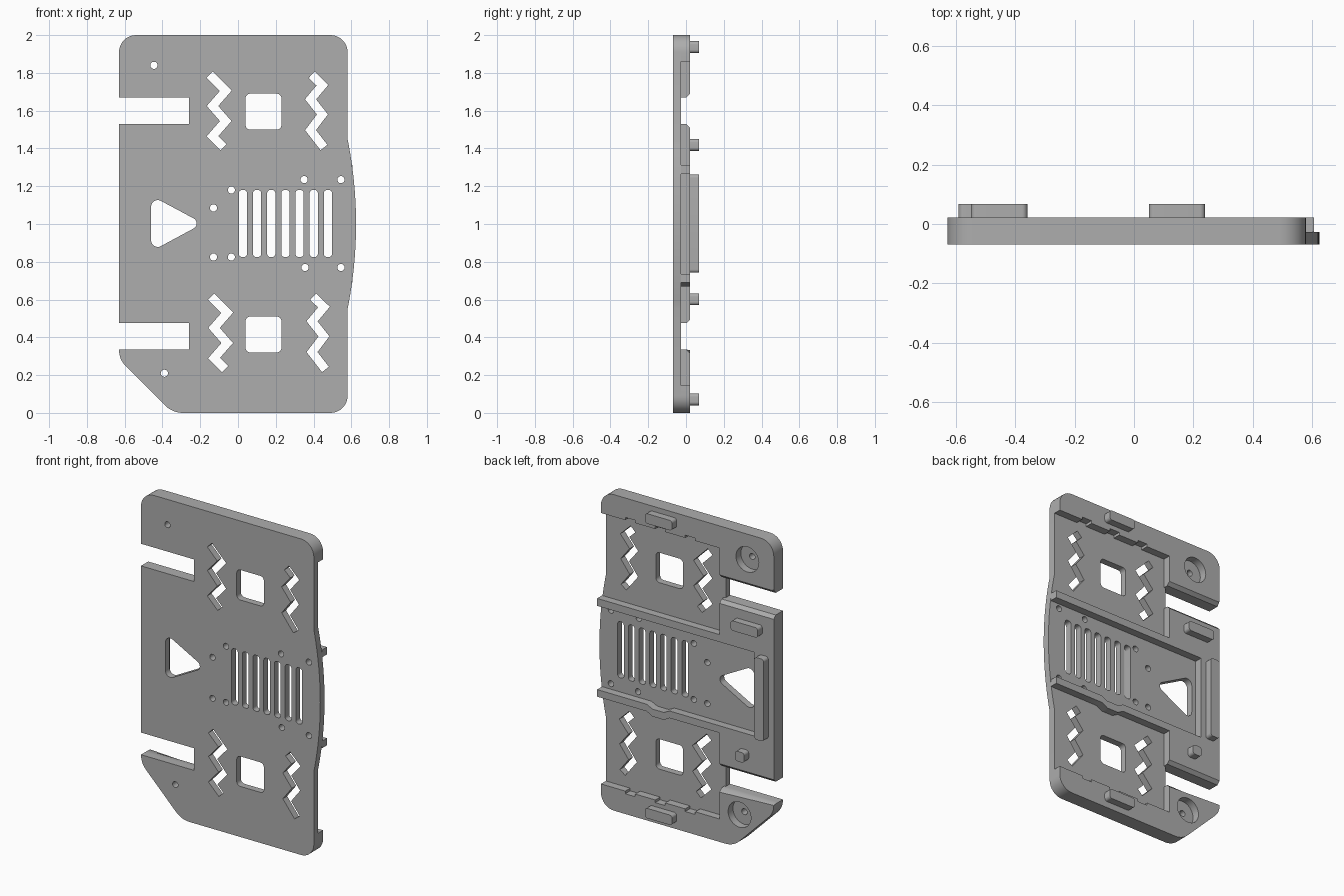
import bpy, bmesh, math
from mathutils import Vector, Matrix

cube = bpy.data.objects.get("Cube")
if cube:
    bpy.data.objects.remove(cube)

FRONT, FLOOR, BACK, PEG = -0.07, -0.027, 0.022, 0.068

grey = bpy.data.materials.new("matte_grey")
grey.use_nodes = True
grey.diffuse_color = (0.42, 0.42, 0.42, 1)
grey.node_tree.nodes["Principled BSDF"].inputs["Base Color"].default_value = (0.42, 0.42, 0.42, 1)


def rounded(corners, steps=8):
    """Outline with an optional radius as third value of each corner."""
    out = []
    for i, c in enumerate(corners):
        p = Vector(c[:2])
        if len(c) < 3:
            out.append(p)
            continue
        a = (Vector(corners[i - 1][:2]) - p).normalized()
        b = (Vector(corners[(i + 1) % len(corners)][:2]) - p).normalized()
        half = a.angle(b) / 2
        centre = p + (a + b).normalized() * c[2] / math.sin(half)
        start = p + a * c[2] / math.tan(half) - centre
        end = p + b * c[2] / math.tan(half) - centre
        sweep = start.angle_signed(end)
        for k in range(steps + 1):
            out.append(centre + Matrix.Rotation(-sweep * k / steps, 2) @ start)
    return out


def box(x0, x1, z0, z1, r):
    return rounded([(x0, z0, r), (x1, z0, r), (x1, z1, r), (x0, z1, r)])


def circle(x, z, r, n=24):
    return [Vector((x + r * math.cos(math.tau * k / n), z + r * math.sin(math.tau * k / n))) for k in range(n)]


def stroke(path, width):
    """Mitred outline around an open path."""
    pts = [Vector(p) for p in path]
    left, right = [], []
    for i, p in enumerate(pts):
        d0 = (p - pts[i - 1]).normalized() if i else None
        d1 = (pts[i + 1] - p).normalized() if i < len(pts) - 1 else None
        d0, d1 = d0 or d1, d1 or d0
        n0, n1 = Vector((-d0.y, d0.x)), Vector((-d1.y, d1.x))
        m = (n0 + n1).normalized()
        off = m * (width / 2 / m.dot(n0))
        left.append(p + off)
        right.append(p - off)
    return left + right[::-1]


def slab(name, loops, y0, y1, chamfer_z=()):
    """Extrude an outline with holes from y0 to y1; chamfer back edges at given heights."""
    cu = bpy.data.curves.new(name, 'CURVE')
    cu.dimensions, cu.fill_mode, cu.extrude = '2D', 'BOTH', (y1 - y0) / 2
    for loop in loops:
        s = cu.splines.new('POLY')
        s.points.add(len(loop) - 1)
        s.use_cyclic_u = True
        for pt, v in zip(s.points, loop):
            pt.co = (v[0], v[1], 0, 1)
    ob = bpy.data.objects.new(name, cu)
    bpy.context.collection.objects.link(ob)
    bpy.ops.object.select_all(action='DESELECT')
    ob.select_set(True)
    bpy.context.view_layer.objects.active = ob
    bpy.ops.object.convert(target='MESH')
    me = ob.data
    me.transform(Matrix.Translation((0, (y0 + y1) / 2, 0)) @ Matrix.Rotation(math.pi / 2, 4, 'X'))
    bm = bmesh.new()
    bm.from_mesh(me)
    bmesh.ops.remove_doubles(bm, verts=bm.verts, dist=0.0002)
    bmesh.ops.recalc_face_normals(bm, faces=bm.faces)
    bmesh.ops.dissolve_limit(bm, angle_limit=0.01, verts=bm.verts, edges=bm.edges)
    edges = [e for e in bm.edges if any(all(abs(v.co.z - z) < 0.001 and abs(v.co.y - y1) < 0.001
                                            for v in e.verts) for z in chamfer_z)]
    if edges:
        bmesh.ops.bevel(bm, geom=edges, offset=0.02, segments=1, affect='EDGES')
    bm.to_mesh(me)
    bm.free()
    me.materials.clear()
    me.materials.append(grey)
    bpy.ops.object.shade_smooth_by_angle(angle=math.radians(30))
    return ob


# Shared outline pieces
L, R, SLOT = -0.63, 0.58, -0.26
top_corners = [(L, 2, 0.09), (R, 2, 0.09)]
low_corners = [(R, 0, 0.09), (-0.347, 0, 0.135), (L, 0.283, 0.12)]
slots = [0.335, 0.475, 1.53, 1.67]
radius = (0.45 ** 2 + 0.045 ** 2) / 0.09
bulge = []
for k in range(25):
    z = 1.45 - 0.9 * k / 24
    bulge.append((0.625 - radius + math.sqrt(radius ** 2 - (z - 1) ** 2), z))

# Thin base plate with all through openings
plate = top_corners + bulge + low_corners
for z0, z1 in (slots[:2], slots[2:]):
    plate += [(L, z0), (SLOT, z0), (SLOT, z1), (L, z1)]
openings = [box(0.04, 0.23, z, z + 0.19, 0.025) for z in (0.32, 1.5)]
openings += [box(0.004 + 0.075 * i, 0.048 + 0.075 * i, 0.825, 1.18, 0.018) for i in range(7)]
openings.append(rounded([(-0.46, 1.15, 0.035), (-0.185, 1.003, 0.03), (-0.46, 0.855, 0.035)]))
for x, z in [(-0.035, 1.18), (-0.13, 1.085), (-0.13, 0.825), (-0.035, 0.825),
             (0.35, 1.235), (0.545, 1.235), (0.355, 0.77), (0.545, 0.77)]:
    openings.append(circle(x, z, 0.019))
screws = [(-0.445, 1.84), (-0.39, 0.21)]
openings += [circle(x, z, 0.019) for x, z in screws]
zig_a = [(-0.15, 1.79), (-0.065, 1.705), (-0.135, 1.625), (-0.065, 1.545), (-0.135, 1.465), (-0.077, 1.407)]
zig_b = [(0.39, 1.79), (0.447, 1.735), (0.384, 1.66), (0.447, 1.58), (0.384, 1.497), (0.455, 1.405)]
for path in (zig_a, zig_b):
    for dx, dz in ((0, 0), (0.008, -1.175)):
        openings.append(stroke([(x + dx, z + dz) for x, z in path], 0.046))
slab("base_plate", [rounded(plate)] + openings, FRONT, FLOOR)


# Raised end blocks with a stepped inner edge and a round screw pocket
def steps_edge(z_low, z_high):
    xs = [R, 0.41, 0.34, 0.2, 0.13, -0.01, -0.08, -0.25]
    edge = []
    for i in range(len(xs) - 1):
        z = z_high if i % 2 else z_low
        edge += [(xs[i], z), (xs[i + 1], z)]
    return edge


top_block = top_corners + steps_edge(1.86, 1.877) + [(-0.25, slots[3]), (L, slots[3])]
slab("top_block", [rounded(top_block), circle(*screws[0], 0.08, 32)], FLOOR, BACK, slots)
low_block = low_corners + [(L, slots[0]), (-0.25, slots[0])] + steps_edge(0.145, 0.128)[::-1]
slab("bottom_block", [rounded(low_block), circle(*screws[1], 0.08, 32)], FLOOR, BACK, slots)

# Middle block with two long ridges framing the central channel
middle = [(L, slots[1]), (-0.25, slots[1]), (-0.25, 0.69), (0.1, 0.69), (0.14, 0.668), (0.22, 0.668),
          (0.26, 0.69), (0.607, 0.69), (0.607, 0.735), (0.26, 0.735), (0.22, 0.715), (0.14, 0.715),
          (0.1, 0.735), (-0.49, 0.735), (-0.49, 1.265), (0.607, 1.265), (0.607, 1.312),
          (-0.25, 1.312), (-0.25, slots[2]), (L, slots[2])]
slab("middle_block", [rounded(middle)], FLOOR, BACK, slots)

# Locating pegs on the back
for name, x0, x1, z0, z1 in [("top_peg", 0.05, 0.24, 1.905, 1.968), ("bottom_peg", 0.05, 0.24, 0.04, 0.103),
                             ("upper_side_peg", -0.55, -0.36, 1.387, 1.45),
                             ("lower_side_peg", -0.455, -0.39, 0.57, 0.633),
                             ("side_rail", -0.592, -0.525, 0.742, 1.262)]:
    slab(name, [box(x0, x1, z0, z1, 0.018)], BACK - 0.002, PEG)
